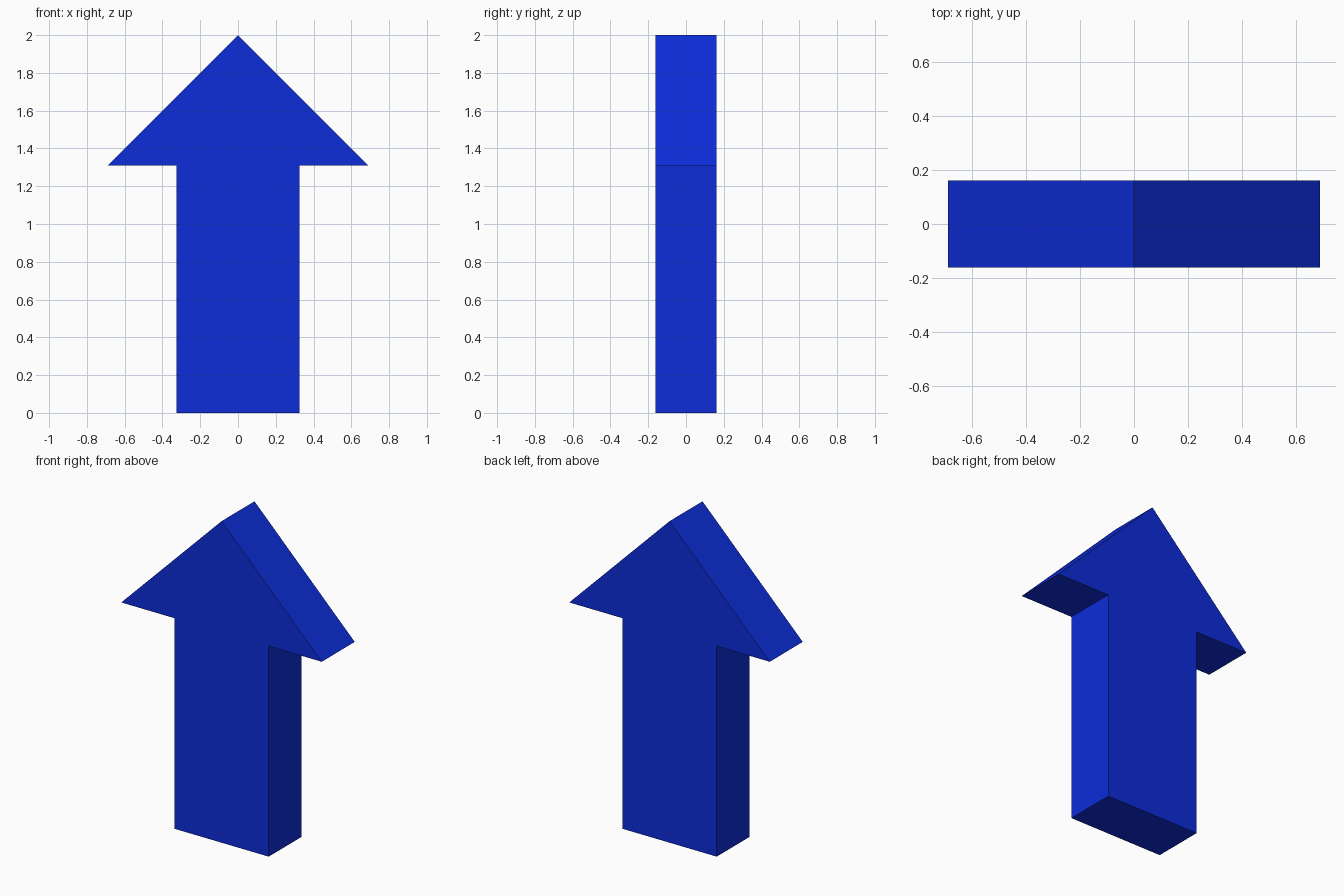
import bpy
import bmesh

if "Cube" in bpy.data.objects:
    bpy.data.objects.remove(bpy.data.objects["Cube"])

DEPTH = 0.324

# Right half of the arrow outline (x, z), mirrored to close the profile
half = [(0.325, 0.0), (0.325, 1.31), (0.69, 1.31)]
outline = half + [(0.0, 2.0)] + [(-x, z) for x, z in reversed(half)]

# Arrow body: flat profile extruded front to back
bm = bmesh.new()
face = bm.faces.new([bm.verts.new((x, -DEPTH / 2, z)) for x, z in outline])
ext = bmesh.ops.extrude_face_region(bm, geom=[face], use_keep_orig=True)
back = [v for v in ext["geom"] if isinstance(v, bmesh.types.BMVert)]
bmesh.ops.translate(bm, verts=back, vec=(0, DEPTH, 0))
bmesh.ops.recalc_face_normals(bm, faces=bm.faces)

mesh = bpy.data.meshes.new("arrow")
bm.to_mesh(mesh)
bm.free()
arrow = bpy.data.objects.new("arrow", mesh)
bpy.context.collection.objects.link(arrow)

# Blue paint
blue = bpy.data.materials.new("blue")
blue.diffuse_color = (0.004, 0.026, 0.7, 1.0)
blue.use_nodes = True
blue.node_tree.nodes["Principled BSDF"].inputs["Base Color"].default_value = blue.diffuse_color
mesh.materials.append(blue)
